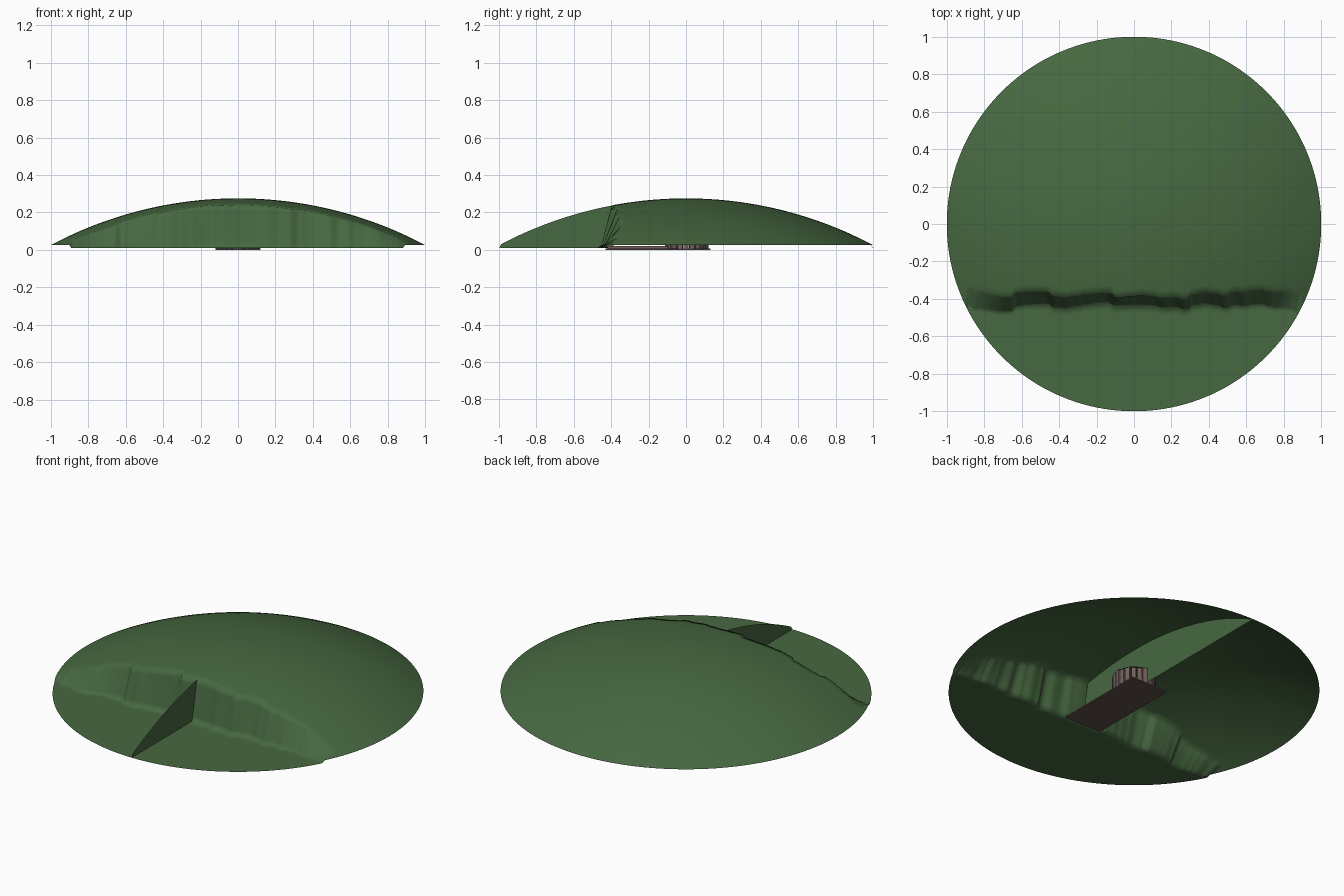
import bpy, bmesh, math, random
from mathutils import Matrix

random.seed(4)
cube = bpy.data.objects.get("Cube")
if cube:
    bpy.data.objects.remove(cube, do_unlink=True)


def material(name, rgb):
    mat = bpy.data.materials.new(name)
    mat.use_nodes = True
    color = (*rgb, 1)
    mat.diffuse_color = color
    mat.node_tree.nodes["Principled BSDF"].inputs["Base Color"].default_value = color
    return mat


grass = material("grass green", (0.062, 0.138, 0.052))
stone = material("grey brown stone", (0.17, 0.125, 0.115))
earth = material("dark brown slab", (0.11, 0.075, 0.068))


def finish(name, bm, mat, smooth=False):
    bmesh.ops.recalc_face_normals(bm, faces=bm.faces)
    mesh = bpy.data.meshes.new(name)
    bm.to_mesh(mesh)
    bm.free()
    mesh.materials.append(mat)
    for poly in mesh.polygons:
        poly.use_smooth = smooth
    obj = bpy.data.objects.new(name, mesh)
    bpy.context.collection.objects.link(obj)
    return obj


def add_box(bm, center, size, angle=0):
    matrix = (Matrix.Translation(center) @ Matrix.Rotation(angle, 4, 'Z')
              @ Matrix.Diagonal((*size, 1)))
    bmesh.ops.create_cube(bm, size=1, matrix=matrix)


RIM, RISE, FLOOR = 0.025, 0.25, 0.01
RADIUS = (1 + RISE ** 2) / (2 * RISE)


def dome(x, y):
    flat = min(1, x * x + y * y)
    return RIM + math.sqrt(RADIUS ** 2 - flat) - (RADIUS - RISE)


# Mound: one open sheet, cut down to a flat apron along a rippled cliff
COLS, APRON, CLIFF, BACK = 160, 14, 8, 36
bm = bmesh.new()
columns = []
ripple = 0
for i in range(COLS + 1):
    x = -math.cos(math.pi * i / COLS)
    edge = math.sqrt(max(0, 1 - x * x))
    if i % 3 == 0:
        ripple = 0.4 * ripple + random.uniform(-0.018, 0.018)
    foot = max(-edge, -0.432 - 0.03 * abs(x) + (ripple if abs(x) > 0.12 else 0))
    top = max(-edge, -0.388 + 0.05 * x * x + ripple)
    column = []
    for j in range(APRON):
        y = -edge + (foot + edge) * j / APRON
        z = FLOOR if foot > -edge else dome(x, y)
        column.append((x, y, z))
    for j in range(CLIFF):
        t = j / CLIFF
        y = foot + (top - foot) * t
        low = FLOOR if foot > -edge else dome(x, foot)
        column.append((x, y, low + (dome(x, top) - low) * t))
    for j in range(BACK + 1):
        y = top + (edge - top) * j / BACK
        column.append((x, y, dome(x, y)))
    columns.append([bm.verts.new(p) for p in column])
for a, b in zip(columns, columns[1:]):
    for j in range(len(a) - 1):
        bm.faces.new((a[j], b[j], b[j + 1], a[j + 1]))
bmesh.ops.remove_doubles(bm, verts=bm.verts, dist=0.0002)
finish("mound", bm, grass, True)

# Section wall: upright sheet along the middle, following the full dome
bm = bmesh.new()
steps = 64
strip = []
for i in range(steps + 1):
    y = -math.cos(math.pi * i / steps)
    low = FLOOR if y < -0.41 else RIM
    high = dome(0, y) - 0.001
    if abs(y) > 0.99:
        low, high = FLOOR + 0.003, max(high - 0.01, FLOOR + 0.005)
    strip.append((bm.verts.new((0, y, low)), bm.verts.new((0, y, high))))
for a, b in zip(strip, strip[1:]):
    bm.faces.new((a[0], b[0], b[1], a[1]))
finish("section_wall", bm, grass)

# Base slab beneath passage and chamber
bm = bmesh.new()
add_box(bm, (0, -0.15, 0.004), (0.24, 0.56, 0.008))
finish("base_slab", bm, earth)

# Low kerbs along the passage
bm = bmesh.new()
for side in (-1, 1):
    add_box(bm, (side * 0.06, -0.26, 0.014), (0.02, 0.32, 0.014))
finish("passage_kerbs", bm, stone)

# Round chamber of upright stones
bm = bmesh.new()
count = 22
for i in range(count):
    a = 2 * math.pi * i / count
    if abs(a - 1.5 * math.pi) < 0.3:
        continue
    height = random.uniform(0.085, 0.1)
    add_box(bm, (0.108 * math.cos(a), 0.108 * math.sin(a), 0.008 + height / 2),
            (0.018, 0.026, height), a + random.uniform(-0.2, 0.2))
finish("chamber_stones", bm, stone)

# Chamber roof slab
bm = bmesh.new()
bmesh.ops.create_cone(bm, cap_ends=True, segments=count, radius1=0.118,
                      radius2=0.1, depth=0.015,
                      matrix=Matrix.Translation((0, 0, 0.108)))
finish("chamber_roof", bm, earth)
